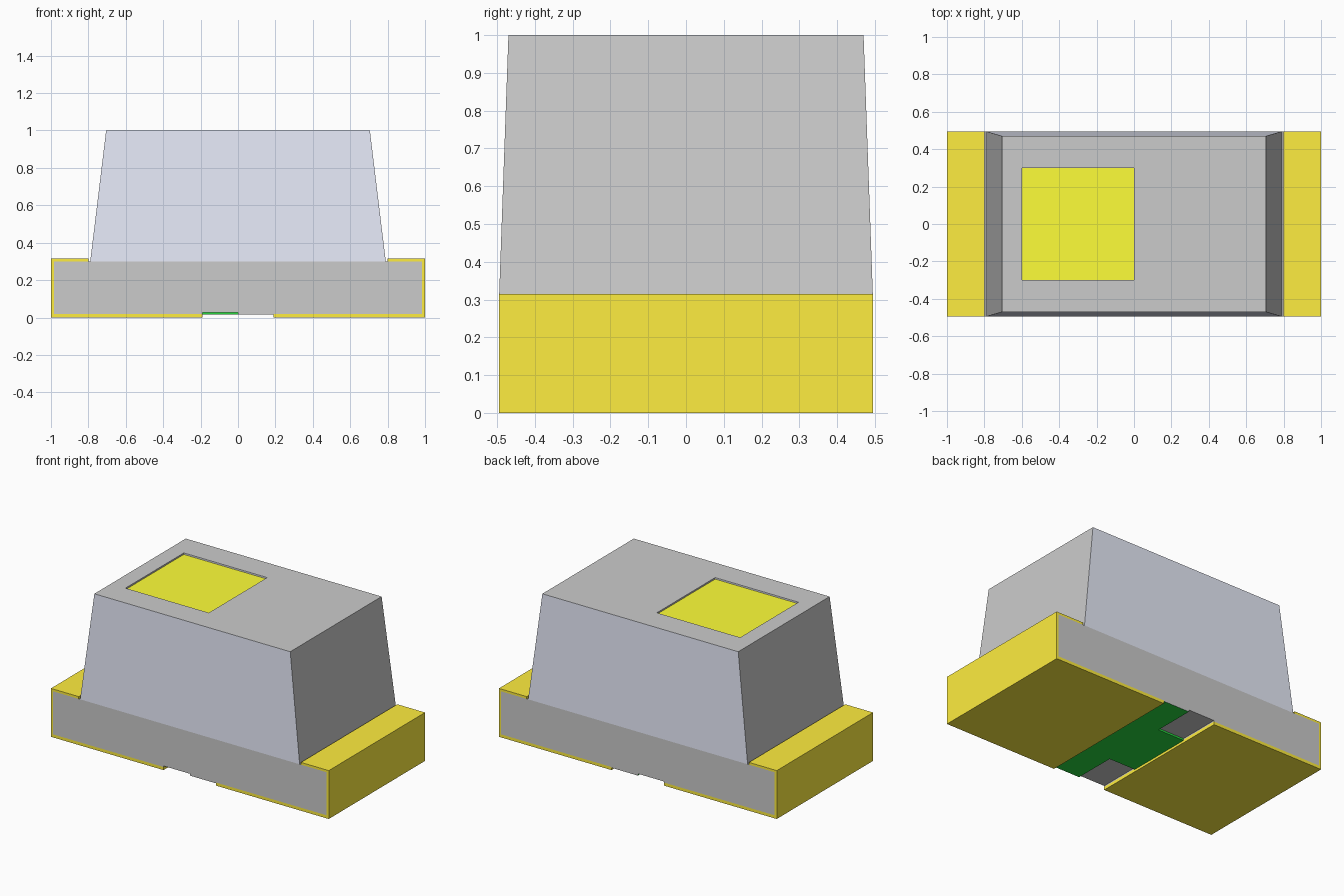
import bpy, bmesh

if "Cube" in bpy.data.objects:
    bpy.data.objects.remove(bpy.data.objects["Cube"])


def material(name, rgb):
    m = bpy.data.materials.new(name)
    m.diffuse_color = (*rgb, 1)
    m.use_nodes = True
    m.node_tree.nodes["Principled BSDF"].inputs["Base Color"].default_value = m.diffuse_color
    return m


grey = material("grey", (0.8, 0.8, 0.8))
gold = material("gold", (1.0, 0.85, 0.05))
blue = material("pale_blue", (0.8, 0.83, 0.95))
yellow = material("yellow", (1.0, 1.0, 0.04))
green = material("green", (0.02, 0.7, 0.05))


def loft(name, rings, mats, pick=lambda f: 0):
    """Skin consecutive rings, cap both ends, choose a material per face."""
    bm = bmesh.new()
    loops = [[bm.verts.new(p) for p in r] for r in rings]
    n = len(rings[0])
    for a, b in zip(loops, loops[1:]):
        for i in range(n):
            j = (i + 1) % n
            bm.faces.new((a[i], a[j], b[j], b[i]))
    bm.faces.new(loops[0][::-1])
    bm.faces.new(loops[-1])
    bmesh.ops.recalc_face_normals(bm, faces=bm.faces)
    for f in bm.faces:
        f.material_index = pick(f)
    me = bpy.data.meshes.new(name)
    bm.to_mesh(me)
    bm.free()
    for m in mats:
        me.materials.append(m)
    ob = bpy.data.objects.new(name, me)
    bpy.context.collection.objects.link(ob)
    return ob


def rect(x0, x1, y, z):
    return [(x0, -y, z), (x1, -y, z), (x1, y, z), (x0, y, z)]


def side_profile(pts, y=0.495):
    return [[(x, s * y, z) for x, z in pts] for s in (-1, 1)]


# Substrate, slightly raised underneath between the two contacts
body = [(-0.985, 0.02), (-0.19, 0.02), (-0.19, 0.027), (0.19, 0.027),
        (0.19, 0.02), (0.985, 0.02), (0.985, 0.3), (-0.985, 0.3)]
loft("substrate", side_profile(body), [grey])

# C-shaped wrap-around contacts at both ends
contact = [(0.19, 0), (1, 0), (1, 0.315), (0.8, 0.315),
           (0.8, 0.3), (0.985, 0.3), (0.985, 0.02), (0.19, 0.02)]
for s, name in ((1, "right_contact"), (-1, "left_contact")):
    loft(name, side_profile([(s * x, z) for x, z in contact]), [gold])


# Tapered lens with a shallow coloured pocket in its top
def lens_face(f):
    if f.normal.z > 0.9 and max(v.co.z for v in f.verts) < 0.995:
        return 2
    return 1 if abs(f.normal.y) > 0.9 else 0


loft("lens", [rect(-0.79, 0.79, 0.495, 0.3), rect(-0.705, 0.705, 0.47, 1),
              rect(-0.6, 0, 0.3, 1), rect(-0.6, 0, 0.3, 0.99)],
     [grey, blue, yellow], lens_face)

# T-shaped polarity mark underneath, with grey outer ends
tee = [(0.19, -0.495), (0.19, 0.495), (0, 0.495), (0, 0.22),
       (-0.19, 0.22), (-0.19, -0.22), (0, -0.22), (0, -0.495)]
loft("polarity_mark", [[(x, y, z) for x, y in tee] for z in (0.015, 0.027)],
     [green, grey],
     lambda f: int(abs(f.calc_center_median().y) > 0.49))
